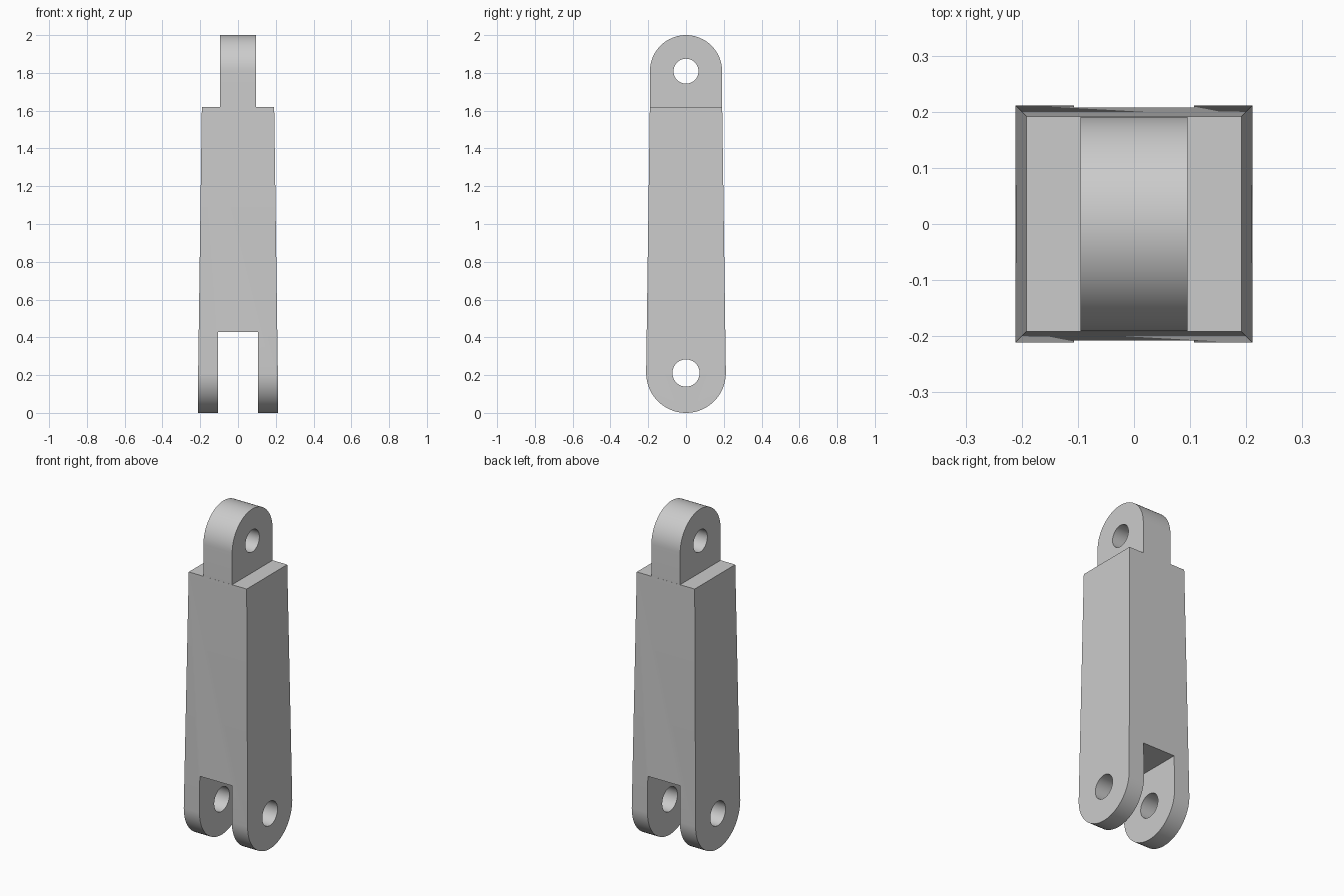
import bpy, bmesh, math

if "Cube" in bpy.data.objects:
    bpy.data.objects.remove(bpy.data.objects["Cube"])

LOW_R = 0.211                    # fork rounding, also lower pin height
TOP_R, TOP_Z = 0.191, 1.809      # upper eye rounding and pin height
SHOULDER, SHOULDER_HALF = 1.62, 0.1915
SEGMENTS = 32

metal = bpy.data.materials.new("plain grey")
metal.use_nodes = True
grey = (0.6, 0.6, 0.6, 1)
metal.diffuse_color = grey
metal.node_tree.nodes["Principled BSDF"].inputs["Base Color"].default_value = grey


def arc(radius, z, start):
    """Half circle of (y, z) points, counter-clockwise from the start angle."""
    angles = [start + math.pi * i / SEGMENTS for i in range(SEGMENTS + 1)]
    return [(radius * math.cos(a), z + radius * math.sin(a)) for a in angles]


def loft(name, outline, half_width, top=None):
    """Span a side outline along x; an optional top edge adds a tapered upper part."""
    bm = bmesh.new()

    def ring(points, x):
        return [bm.verts.new((x, y, z)) for y, z in points]

    a, b = ring(outline, -half_width), ring(outline, half_width)
    bm.faces.new(a)
    bm.faces.new(b)
    count = len(a)
    for i in range(count if top is None else count - 1):
        j = (i + 1) % count
        bm.faces.new((a[i], a[j], b[j], b[i]))
    if top:
        half, z = top
        c, d = (ring([(-half, z), (half, z)], x) for x in (-half, half))
        lower = [a[0], a[-1], b[-1], b[0]]
        upper = [c[0], c[1], d[1], d[0]]
        for i in range(4):
            j = (i + 1) % 4
            bm.faces.new((lower[i], lower[j], upper[j], upper[i]))
        bm.faces.new(upper)
    bmesh.ops.recalc_face_normals(bm, faces=bm.faces)
    mesh = bpy.data.meshes.new(name)
    bm.to_mesh(mesh)
    bm.free()
    mesh.materials.append(metal)
    obj = bpy.data.objects.new(name, mesh)
    bpy.context.collection.objects.link(obj)
    return obj


def pin(radius, z):
    circle = arc(radius, z, 0)[:-1] + arc(radius, z, math.pi)[:-1]
    return loft("pin_cutter", circle, 0.5)


def cut(obj, cutter):
    cutter.hide_render = True
    mod = obj.modifiers.new("cut", 'BOOLEAN')
    mod.operation, mod.solver, mod.object = 'DIFFERENCE', 'EXACT', cutter
    bpy.context.view_layer.objects.active = obj
    bpy.ops.object.modifier_apply(modifier=mod.name)
    bpy.data.objects.remove(cutter)


# Tapered body with rounded lower end, fork slot and lower pin hole
body = loft("link_body", arc(LOW_R, LOW_R, math.pi), LOW_R, (SHOULDER_HALF, SHOULDER))
cut(body, loft("slot_cutter", [(-0.5, -0.5), (0.5, -0.5), (0.5, 0.428), (-0.5, 0.428)], 0.107))
cut(body, pin(0.072, LOW_R))

# Upper eye, seated slightly into the body
base = SHOULDER - 0.02
eye = loft("upper_eye", arc(TOP_R, TOP_Z, 0) + [(-TOP_R, base), (TOP_R, base)], 0.095)
cut(eye, pin(0.066, TOP_Z))

for obj in (body, eye):
    bpy.ops.object.select_all(action='DESELECT')
    obj.select_set(True)
    bpy.context.view_layer.objects.active = obj
    bpy.ops.object.shade_smooth_by_angle(angle=math.radians(30))
